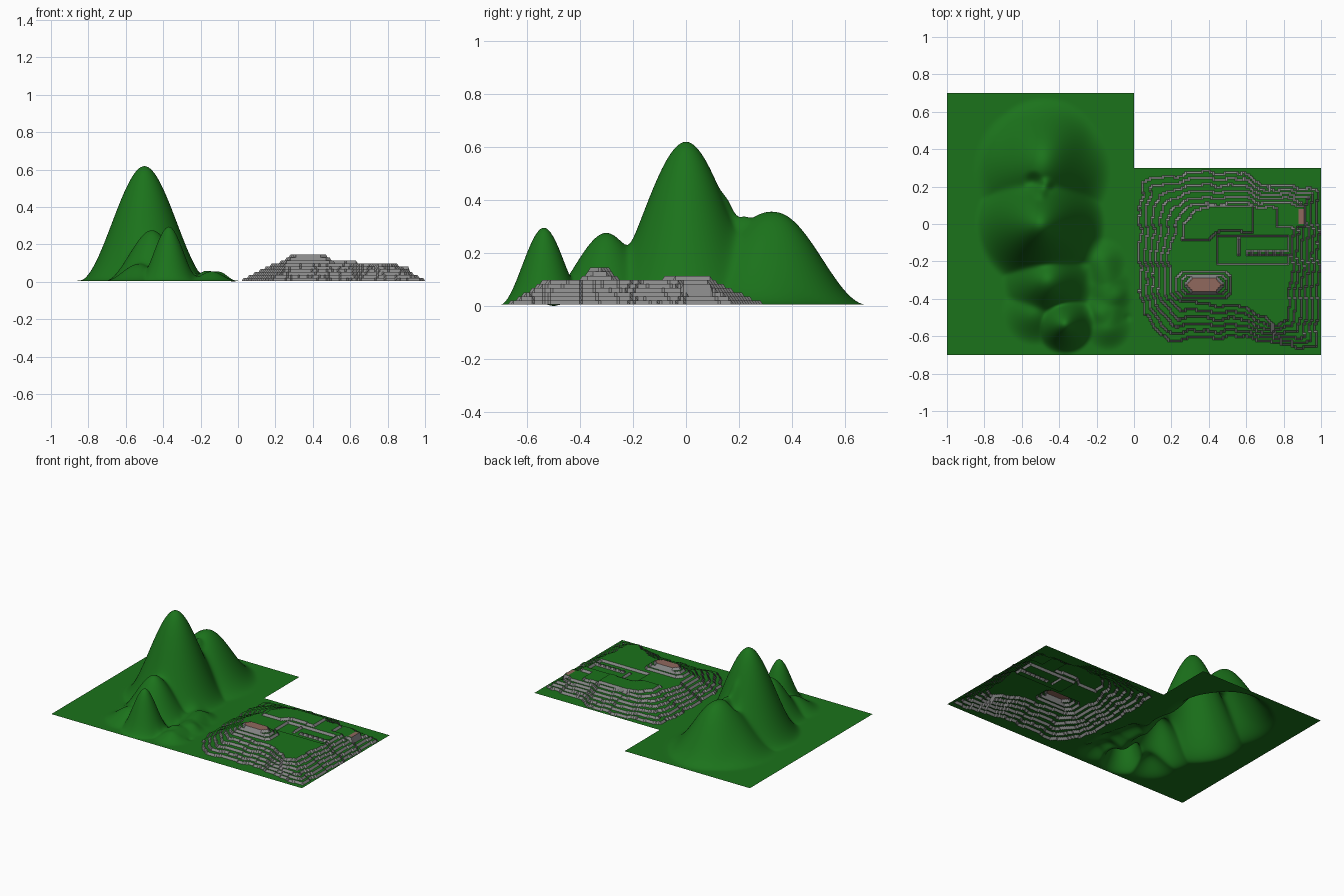
import bpy, math

if "Cube" in bpy.data.objects:
    bpy.data.objects.remove(bpy.data.objects["Cube"])

BASE, STEP = 0.006, 0.0155


def material(name, color):
    m = bpy.data.materials.new(name)
    m.diffuse_color = (*color, 1)
    m.use_nodes = True
    m.node_tree.nodes["Principled BSDF"].inputs["Base Color"].default_value = m.diffuse_color
    return m


green = material("grass", (0.011, 0.17, 0.011))
grey = material("stone", (0.25, 0.25, 0.25))
brown = material("clay", (0.28, 0.14, 0.11))


def height_grid(name, x0, x1, y0, y1, cell, height):
    """Open sheet of quads lifted by a height function."""
    nx, ny = round((x1 - x0) / cell), round((y1 - y0) / cell)
    verts = []
    for j in range(ny + 1):
        for i in range(nx + 1):
            x, y = x0 + i * cell, y0 + j * cell
            verts.append((x, y, height(x, y)))
    w = nx + 1
    faces = [(j * w + i, j * w + i + 1, (j + 1) * w + i + 1, (j + 1) * w + i)
             for j in range(ny) for i in range(nx)]
    me = bpy.data.meshes.new(name)
    me.from_pydata(verts, [], faces)
    ob = bpy.data.objects.new(name, me)
    bpy.context.collection.objects.link(ob)
    return ob


# Smooth hills: centre x, y, height, radius
HILLS = [(-0.5, 0.0, 0.613, 0.35), (-0.49, 0.29, 0.33, 0.37),
         (-0.48, 0.37, 0.30, 0.31), (-0.46, -0.3, 0.27, 0.25),
         (-0.37, -0.535, 0.29, 0.165), (-0.53, -0.47, 0.09, 0.18)]
# Small ripples added on top
RIPPLES = [(-0.5, 0.165, 0.035, 0.05), (-0.47, 0.21, 0.03, 0.05),
           (-0.54, 0.23, -0.03, 0.06), (-0.17, -0.2, 0.05, 0.13),
           (-0.14, -0.32, 0.045, 0.13), (-0.13, -0.43, 0.04, 0.12),
           (-0.14, -0.55, 0.05, 0.13), (-0.2, -0.47, 0.025, 0.08),
           (-0.07, -0.38, 0.015, 0.07), (-0.03, -0.5, -0.006, 0.03)]


def bump(x, y, b):
    t = max(0.0, 1 - math.hypot(x - b[0], y - b[1]) / b[3])
    return b[2] * t * t * (3 - 2 * t)


def hill_height(x, y):
    peak = sum(bump(x, y, b) ** 5 for b in HILLS) ** 0.2
    z = BASE + peak + sum(bump(x, y, b) for b in RIPPLES)
    return max(0.0, z)


hills = height_grid("smooth_hills", -1, 0, -0.7, 0.7, 0.01, hill_height)
hills.data.materials.append(green)
hills.data.shade_smooth()

# Terraced mound: outer and inner outlines, blended to get the levels between
OUTER = [(.035, .1), (.05, .22), (.15, .25), (.4, .28), (.6, .265), (.72, .2),
         (.85, .2), (.975, .19), (.985, -.2), (.975, -.65), (.83, -.655),
         (.65, -.61), (.5, -.6), (.18, -.62), (.05, -.48), (.03, -.2)]
INNER = [(.22, .0), (.25, .06), (.32, .1), (.42, .11), (.57, .11), (.66, .1),
         (.74, .09), (.84, .085), (.85, -.2), (.82, -.52), (.76, -.55),
         (.69, -.49), (.55, -.44), (.27, -.42), (.21, -.38), (.18, -.2)]
RIDGE = [(.26, -.08), (.27, .0), (.33, .075), (.44, .1), (.64, .1),
         (.64, -.05), (.55, -.035), (.45, -.04), (.4, -.08)]


def inside(x, y, poly):
    hit = False
    for (ax, ay), (bx, by) in zip(poly, poly[1:] + poly[:1]):
        if (ay > y) != (by > y) and x < ax + (y - ay) * (bx - ax) / (by - ay):
            hit = not hit
    return hit


RINGS = []
for k in range(6):
    f = k / 5
    RINGS.append([(a[0] + (b[0] - a[0]) * f, a[1] + (b[1] - a[1]) * f)
                  for a, b in zip(OUTER, INNER)])


def in_rect(x, y, r):
    return r[0] < x < r[1] and r[2] < y < r[3]


# Chamfered stepped block in the yard
def in_block(x, y, shrink):
    dx, dy = abs(x - .375) - (.145 - shrink * 1.4), abs(y + .325) - (.07 - shrink)
    return dx < 0 and dy < 0 and dx + dy < -.03


def level(x, y):
    wx = x + 0.007 * math.sin(31 * y) + 0.004 * math.sin(67 * y + 1)
    wy = y + 0.007 * math.sin(27 * x + 2) + 0.004 * math.sin(59 * x)
    n = 0
    for ring in RINGS:
        if not inside(wx, wy, ring):
            break
        n += 1
    # sunken yard, terrace and low stepped row
    if in_rect(x, y, (.445, .825, -.215, -.065)):
        n = 5
        if in_rect(x, y, (.605, .825, -.165, -.145)) and round(x * 100) % 4 < 3:
            n = 6
    if in_rect(x, y, (.555, .565, -.165, -.075)):
        n = 6
    if in_rect(x, y, (.77, .915, -.015, .095)):
        n = 5
    if n == 6 and inside(x, y, RIDGE):
        n = 7
    for s in (0, .016, .032):
        n += in_block(x, y, s)
    return n


mound = height_grid("terraced_mound", 0, 1, -0.7, 0.3, 0.01,
                    lambda x, y: BASE + STEP * level(x + .0005, y + .0005))
for m in (green, grey, brown):
    mound.data.materials.append(m)
for p in mound.data.polygons:
    zs = [mound.data.vertices[v].co.z for v in p.vertices]
    c = p.center
    if max(zs) - min(zs) > 0.001:
        p.material_index = 1
    elif min(zs) > BASE + 8.5 * STEP or in_rect(c.x, c.y, (.88, .915, .0, .08)):
        p.material_index = 2
